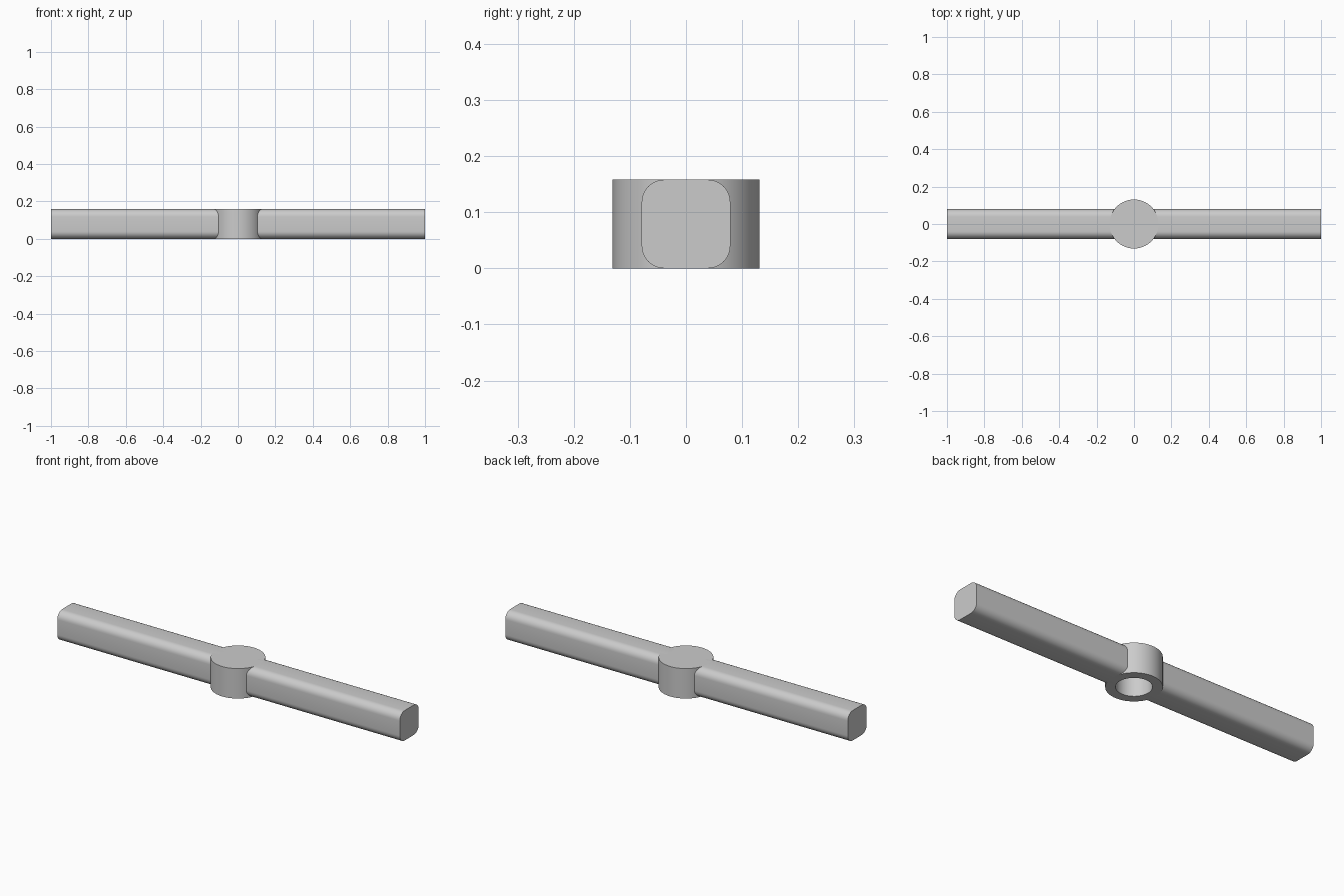
import bpy, bmesh
from math import cos, sin, pi, radians

cube = bpy.data.objects.get("Cube")
if cube:
    bpy.data.objects.remove(cube, do_unlink=True)

HEIGHT = 0.158
HUB_R, HOLE_R, HOLE_DEPTH = 0.131, 0.084, 0.12
ROUND = 0.04
BAR_START, BAR_END = 0.095, 1.0

grey = bpy.data.materials.new("plain grey")
grey.use_nodes = True
colour = (0.6, 0.6, 0.6, 1)
grey.diffuse_color = colour
grey.node_tree.nodes["Principled BSDF"].inputs["Base Color"].default_value = colour


def finish(name, bm):
    bmesh.ops.remove_doubles(bm, verts=bm.verts, dist=1e-5)
    bmesh.ops.recalc_face_normals(bm, faces=bm.faces)
    mesh = bpy.data.meshes.new(name)
    bm.to_mesh(mesh)
    bm.free()
    mesh.materials.append(grey)
    obj = bpy.data.objects.new(name, mesh)
    bpy.context.collection.objects.link(obj)
    bpy.ops.object.select_all(action='DESELECT')
    obj.select_set(True)
    bpy.context.view_layer.objects.active = obj
    bpy.ops.object.shade_smooth_by_angle(angle=radians(30))
    return obj


# Hub: round boss with a blind hole in its underside
bm = bmesh.new()
profile = [(0, HEIGHT), (HUB_R, HEIGHT), (HUB_R, 0),
           (HOLE_R, 0), (HOLE_R, HOLE_DEPTH), (0, HOLE_DEPTH)]
points = [bm.verts.new((r, 0, z)) for r, z in profile]
edges = [bm.edges.new(pair) for pair in zip(points, points[1:])]
bmesh.ops.spin(bm, geom=points + edges, cent=(0, 0, 0), axis=(0, 0, 1),
               angle=2 * pi, steps=64)
finish("hub", bm)


# Arms: rounded square bars, one on each side of the hub
def arm(name, side):
    bm = bmesh.new()
    inset = HEIGHT / 2 - ROUND
    ring = []
    for corner, (sy, sz) in enumerate([(1, 1), (-1, 1), (-1, -1), (1, -1)]):
        for step in range(9):
            a = pi / 2 * (corner + step / 8)
            ring.append(bm.verts.new((side * BAR_START,
                                      sy * inset + ROUND * cos(a),
                                      HEIGHT / 2 + sz * inset + ROUND * sin(a))))
    face = bm.faces.new(ring)
    end = bmesh.ops.extrude_face_region(bm, geom=[face], use_keep_orig=True)
    moved = [v for v in end["geom"] if isinstance(v, bmesh.types.BMVert)]
    bmesh.ops.translate(bm, verts=moved, vec=(side * (BAR_END - BAR_START), 0, 0))
    finish(name, bm)


for name, side in (("left_arm", 1), ("right_arm", -1)):
    arm(name, side)
